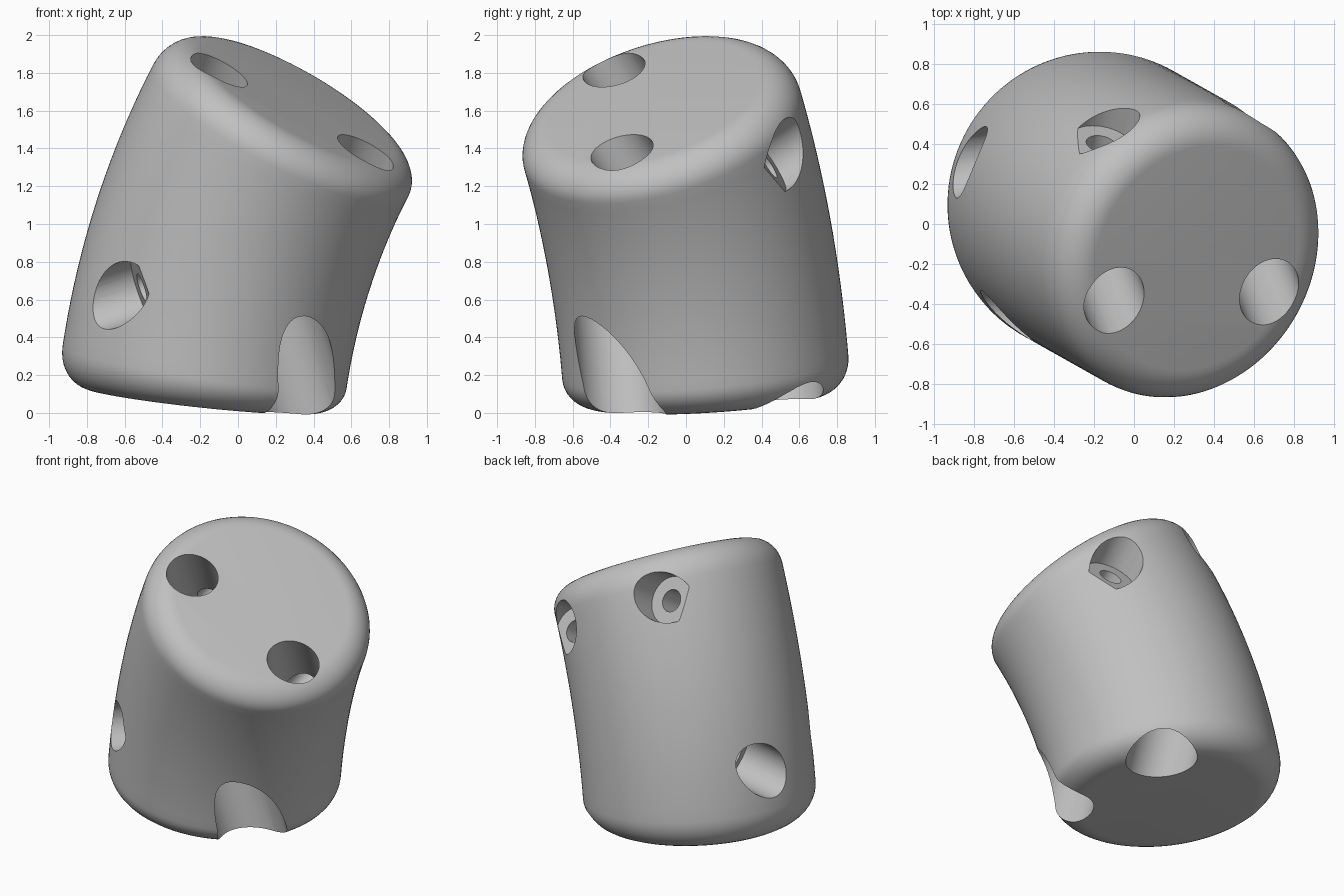
import bpy, bmesh, math
from mathutils import Vector, Matrix

cube = bpy.data.objects.get("Cube")
if cube:
    bpy.data.objects.remove(cube)

grey = bpy.data.materials.new("mid grey")
grey.use_nodes = True
colour = (0.53, 0.53, 0.53, 1)
grey.diffuse_color = colour
grey.node_tree.nodes["Principled BSDF"].inputs["Base Color"].default_value = colour


def lathe(name, profile, sides, place):
    """Spin (radius, height) points; place(x, y, h) gives the final position."""
    bm = bmesh.new()
    rings = []
    for r, h in profile:
        rings.append([bm.verts.new(place(r * math.cos(a), r * math.sin(a), h))
                      for a in (math.tau * i / sides for i in range(sides))])
    for low, high in zip(rings, rings[1:]):
        for i in range(sides):
            j = (i + 1) % sides
            bm.faces.new((low[i], low[j], high[j], high[i]))
    bm.faces.new(rings[0][::-1])
    bm.faces.new(rings[-1])
    bmesh.ops.recalc_face_normals(bm, faces=bm.faces)
    mesh = bpy.data.meshes.new(name)
    bm.to_mesh(mesh)
    bm.free()
    mesh.materials.append(grey)
    obj = bpy.data.objects.new(name, mesh)
    bpy.context.collection.objects.link(obj)
    return obj


# Bent cylinder with rounded ends
RADIUS, FILLET, LENGTH = 0.76, 0.18, 1.705
START, END = math.radians(7), math.radians(33.5)
LEAN = Vector((0.872, -0.49, 0))
SIDE = Vector((0.49, 0.872, 0))
BASE = Vector((-0.2, 0.115, 0.063))
BEND = LENGTH / (END - START)


def bend(x, y, h):
    t = START + (END - START) * h / LENGTH
    along = BEND * (math.cos(START) - math.cos(t)) + x * math.cos(t)
    up = BEND * (math.sin(t) - math.sin(START)) - x * math.sin(t)
    return BASE + LEAN * along + SIDE * y + Vector((0, 0, up))


STEPS = 10
corner = [(RADIUS - FILLET + FILLET * math.sin(a), FILLET - FILLET * math.cos(a))
          for a in (math.pi / 2 * i / STEPS for i in range(STEPS + 1))]
middle = [(RADIUS, FILLET + (LENGTH - 2 * FILLET) * i / 20) for i in range(1, 20)]
top = [(r, LENGTH - h) for r, h in reversed(corner)]
body = lathe("bent_joint_body", corner + middle + top, 128, bend)

# Hole shapes along their own axis: deep sockets and stepped bolt holes
top_socket = [(0.163, -0.8), (0.163, 0.6)]
base_socket = [(0.225, -1.05), (0.225, 0.6)]
bolt_hole = [(0.075, -0.65), (0.075, 0), (0.163, 0), (0.163, 1.1)]

# Each pair shares a shape and an opening direction
pairs = [
    (top_socket, (0.22, -0.54, 0.81), (-0.105, -0.365, 1.79), (0.68, -0.35, 1.40)),
    (base_socket, (0.29, 0.08, -0.95), (0.36, -0.33, 0.02), (0.20, 0.51, 0.02)),
    (bolt_hole, (0.17, 0.83, 0.53), (-0.165, 0.40, 1.71), (0.57, 0.44, 1.31)),
    (bolt_hole, (-0.93, -0.17, -0.30), (-0.51, -0.45, 0.665), (-0.64, 0.34, 0.695)),
]
bpy.context.view_layer.objects.active = body
for shape, direction, *spots in pairs:
    turn = Vector(direction).to_track_quat('Z', 'Y').to_matrix().to_4x4()
    for spot in spots:
        frame = Matrix.Translation(spot) @ turn
        cutter = lathe("hole_cutter", shape, 48,
                       lambda x, y, h: frame @ Vector((x, y, h)))
        cutter.hide_render = True
        cut = body.modifiers.new("hole", 'BOOLEAN')
        cut.operation = 'DIFFERENCE'
        cut.solver = 'EXACT'
        cut.object = cutter
        bpy.ops.object.modifier_apply(modifier=cut.name)
        bpy.data.objects.remove(cutter)

# Smooth walls, crisp hole rims
bpy.ops.object.select_all(action='DESELECT')
body.select_set(True)
bpy.ops.object.shade_smooth_by_angle(angle=math.radians(25))
